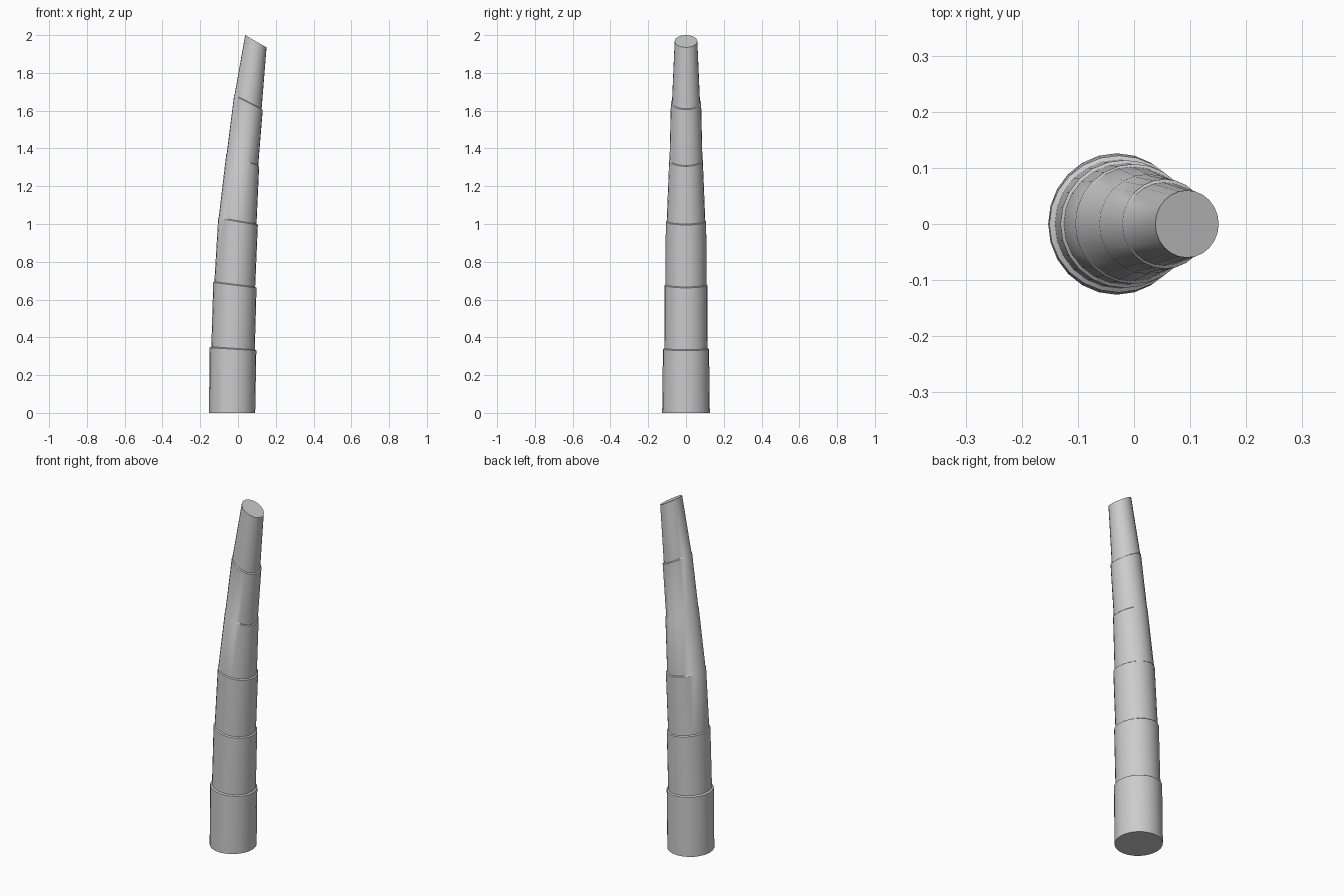
import bpy, bmesh
from math import cos, sin, tau, radians

if "Cube" in bpy.data.objects:
    bpy.data.objects.remove(bpy.data.objects["Cube"])

SIDES = 24
# Tilted rings: left x, left z, right x, right z, half depth in y
RINGS = [
    (-0.153, 0.000, 0.091, 0.000, 0.126), (-0.151, 0.345, 0.097, 0.330, 0.122),
    (-0.141, 0.350, 0.089, 0.335, 0.115), (-0.131, 0.690, 0.098, 0.662, 0.114),
    (-0.125, 0.695, 0.091, 0.667, 0.108), (-0.105, 1.030, 0.105, 0.995, 0.107),
    (-0.102, 1.035, 0.098, 1.000, 0.102), (-0.062, 1.372, 0.112, 1.305, 0.089),
    (-0.059, 1.377, 0.107, 1.310, 0.087), (-0.021, 1.680, 0.131, 1.605, 0.080),
    (-0.018, 1.685, 0.125, 1.610, 0.074), (0.038, 2.000, 0.151, 1.935, 0.060),
]

# Stepped, leaning, tapered shaft with a slanted tip
bm = bmesh.new()
loops = []
for lx, lz, rx, rz, ry in RINGS:
    loop = []
    for i in range(SIDES):
        c, s = cos(tau * i / SIDES), sin(tau * i / SIDES)
        t = (1 + c) / 2
        loop.append(bm.verts.new((lx + (rx - lx) * t, ry * s, lz + (rz - lz) * t)))
    loops.append(loop)
for a, b in zip(loops, loops[1:]):
    for i in range(SIDES):
        j = (i + 1) % SIDES
        bm.faces.new((a[i], a[j], b[j], b[i]))
bm.faces.new(loops[0][::-1])
bm.faces.new(loops[-1])
bmesh.ops.recalc_face_normals(bm, faces=bm.faces[:])

mesh = bpy.data.meshes.new("stepped_shaft")
bm.to_mesh(mesh)
bm.free()
obj = bpy.data.objects.new("stepped_shaft", mesh)
bpy.context.collection.objects.link(obj)
bpy.context.view_layer.objects.active = obj
obj.select_set(True)
bpy.ops.object.shade_smooth_by_angle(angle=radians(30))
